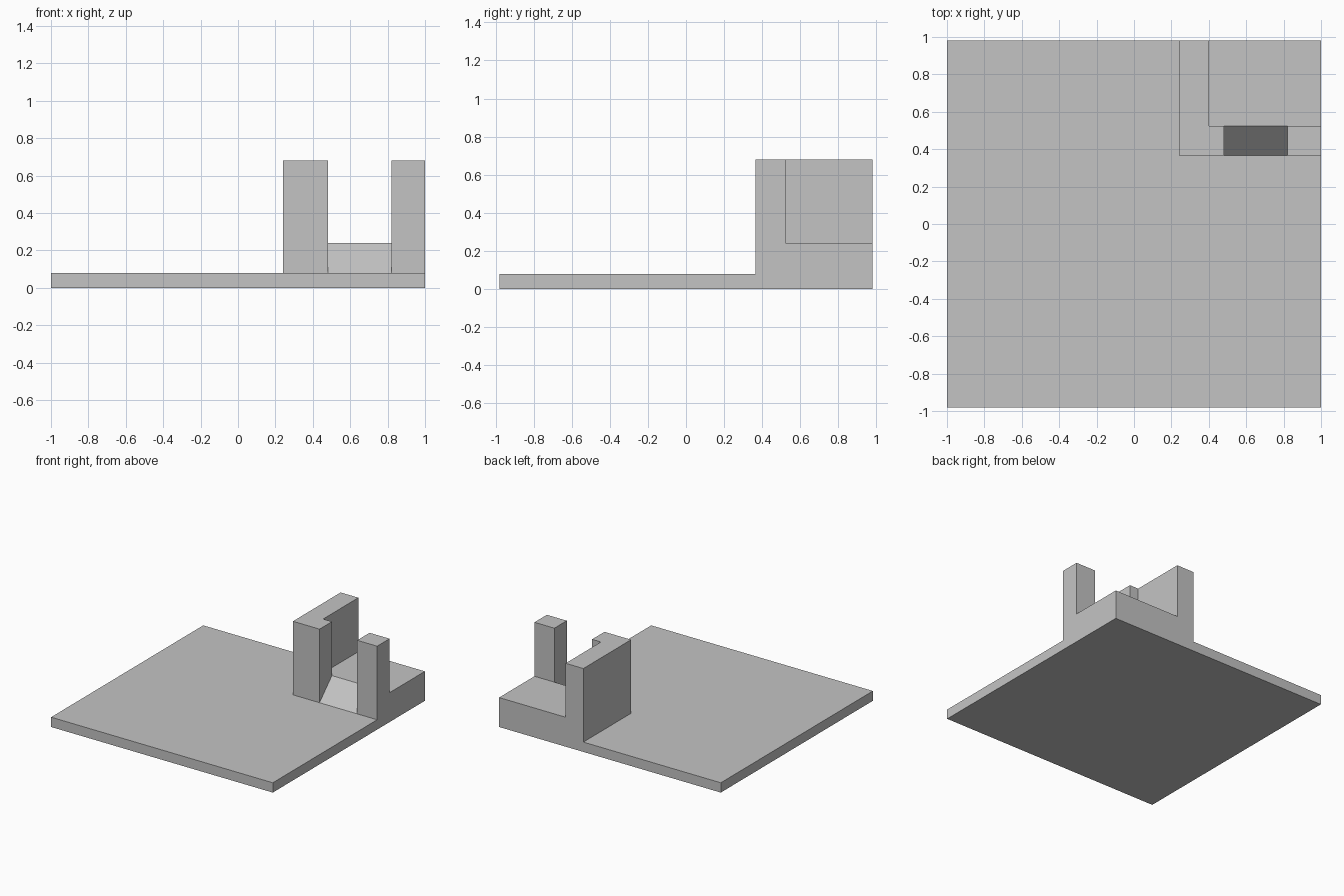
import bpy
import bmesh

cube = bpy.data.objects.get("Cube")
if cube:
    bpy.data.objects.remove(cube, do_unlink=True)

grey = bpy.data.materials.new("plain_grey")
grey.use_nodes = True
colour = (0.55, 0.55, 0.55, 1)
grey.diffuse_color = colour
grey.node_tree.nodes["Principled BSDF"].inputs["Base Color"].default_value = colour


def prism(name, profile, axis, low, high):
    """Extrude a closed profile along x (profile in y, z) or z (profile in x, y)."""
    def place(p, t):
        return (t, *p) if axis == "x" else (*p, t)

    bm = bmesh.new()
    base = bm.faces.new([bm.verts.new(place(p, low)) for p in profile])
    top = bmesh.ops.extrude_face_region(bm, geom=[base])["geom"]
    shift = place((0, 0), high - low)
    bmesh.ops.translate(bm, vec=shift,
                        verts=[v for v in top if isinstance(v, bmesh.types.BMVert)])
    bmesh.ops.recalc_face_normals(bm, faces=bm.faces)
    mesh = bpy.data.meshes.new(name)
    bm.to_mesh(mesh)
    bm.free()
    mesh.materials.append(grey)
    obj = bpy.data.objects.new(name, mesh)
    bpy.context.collection.objects.link(obj)
    return obj


def rect(x0, x1, y0, y1):
    return [(x0, y0), (x1, y0), (x1, y1), (x0, y1)]


# Main levels and lines of the layout
ground, floor, wall_top = 0.08, 0.24, 0.68
front, inner, back = 0.365, 0.525, 0.98
left, inner_left, door_left, door_right, edge = 0.24, 0.4, 0.48, 0.82, 1.0

# Wide ground slab
prism("ground_slab", rect(-edge, edge, -back, back), "z", 0, ground)

# Raised floor behind the walls
prism("raised_floor", rect(inner_left, edge, inner, back), "z", ground, floor)

# L-shaped wall that ends at the doorway
prism("corner_wall", [(left, front), (door_left, front), (door_left, inner),
                      (inner_left, inner), (inner_left, back), (left, back)],
      "z", ground, wall_top)

# Pillar on the other side of the doorway
prism("door_pillar", rect(door_right, edge, front, inner), "z", ground, wall_top)

# Ramp through the doorway up to the raised floor
prism("door_ramp", [(front, ground), (inner, ground), (inner, floor)],
      "x", door_left, door_right)
